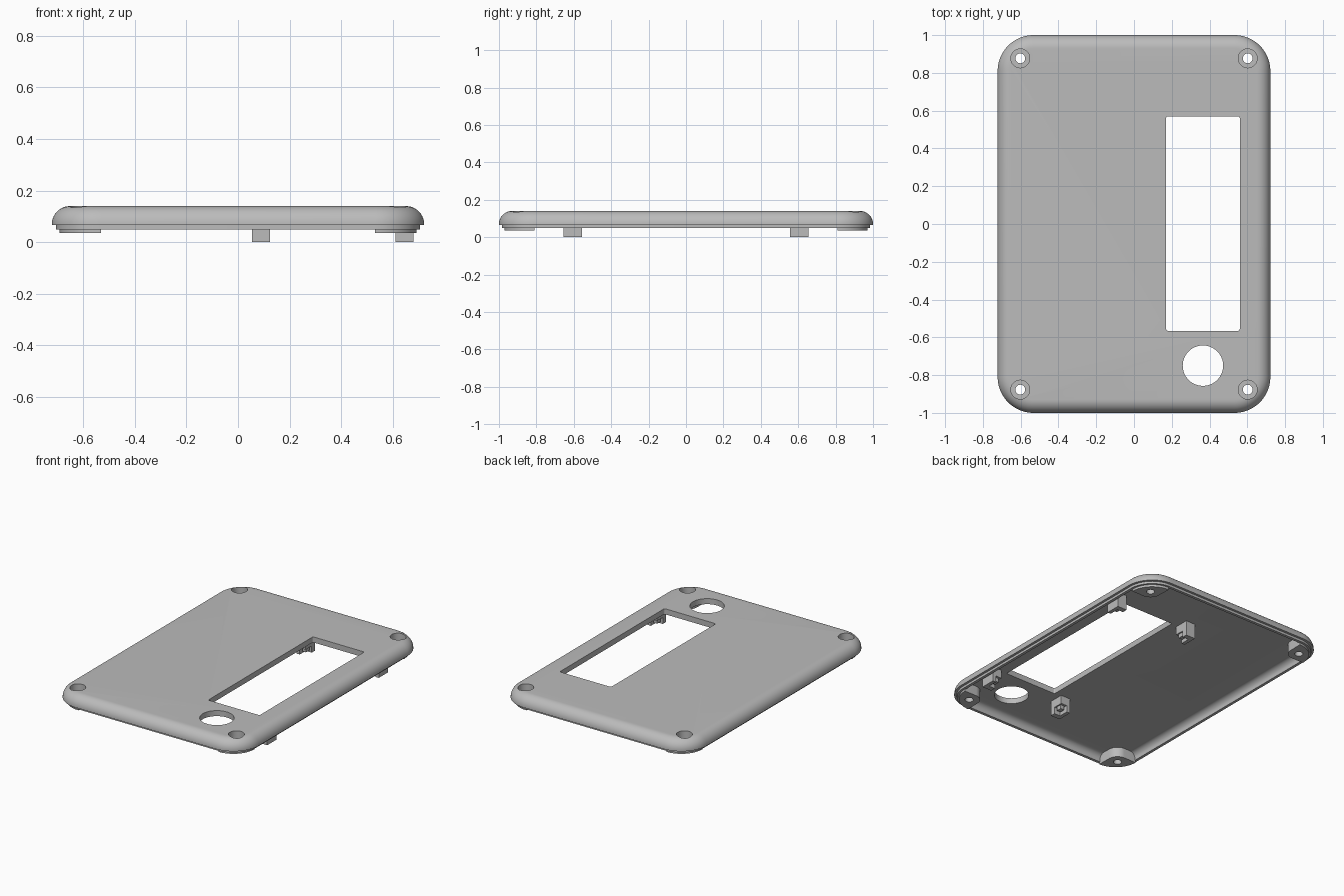
import bpy, bmesh, math

cube = bpy.data.objects.get("Cube")
if cube:
    bpy.data.objects.remove(cube, do_unlink=True)

grey = bpy.data.materials.new("plain grey")
grey.use_nodes = True
COLOUR = (0.5, 0.5, 0.5, 1)
grey.diffuse_color = COLOUR
grey.node_tree.nodes["Principled BSDF"].inputs["Base Color"].default_value = COLOUR

HX, HY, R = 0.722, 1.0, 0.19      # half sizes and corner radius of the lid
HOLE_X, HOLE_Y = 0.602, 0.877     # screw positions


def arc(cx, cy, r, start, end, steps):
    angles = [math.radians(start + (end - start) * i / steps) for i in range(steps + 1)]
    return [(cx + r * math.cos(a), cy + r * math.sin(a)) for a in angles]


def rounded_rect(hx, hy, r, steps=16):
    points = []
    for k, (sx, sy) in enumerate([(1, 1), (-1, 1), (-1, -1), (1, -1)]):
        points += arc(sx * (hx - r), sy * (hy - r), r, 90 * k, 90 * k + 90, steps)
    return points


def loft(name, rings):
    """Skin a stack of (outline, height) rings and cap both ends."""
    bm = bmesh.new()
    loops = [[bm.verts.new((x, y, z)) for x, y in pts] for pts, z in rings]
    for a, b in zip(loops, loops[1:]):
        for i in range(len(a)):
            j = (i + 1) % len(a)
            bm.faces.new((a[i], a[j], b[j], b[i]))
    bm.faces.new(loops[0])
    bm.faces.new(loops[-1])
    bmesh.ops.recalc_face_normals(bm, faces=bm.faces)
    mesh = bpy.data.meshes.new(name)
    bm.to_mesh(mesh)
    bm.free()
    obj = bpy.data.objects.new(name, mesh)
    bpy.context.collection.objects.link(obj)
    mesh.materials.append(grey)
    return obj


def prism(name, outline, z0, z1):
    return loft(name, [(outline, z0), (outline, z1)])


def box(name, x0, x1, y0, y1, z0, z1):
    return prism(name, [(x0, y0), (x1, y0), (x1, y1), (x0, y1)], z0, z1)


def combine(target, tool, operation):
    bpy.context.view_layer.objects.active = target
    mod = target.modifiers.new(operation, 'BOOLEAN')
    mod.object, mod.operation, mod.solver = tool, operation, 'EXACT'
    bpy.ops.object.modifier_apply(modifier=mod.name)
    bpy.data.objects.remove(tool, do_unlink=True)


def smooth(obj):
    bpy.ops.object.select_all(action='DESELECT')
    obj.select_set(True)
    bpy.context.view_layer.objects.active = obj
    bpy.ops.object.shade_smooth_by_angle(angle=math.radians(30))


# Hollow lid: inset and height from the top, over the rounded edge, lip and inside
profile = [(0.07 - d, z) for d, z in arc(0, 0.07, 0.07, 90, 0, 10)]
profile += [(0, 0.066), (0.016, 0.066), (0.016, 0.05), (0.035, 0.05)]
profile += [(0.075 - d, z) for d, z in arc(0, 0.062, 0.04, 0, 90, 8)]
lid = loft("lid", [(rounded_rect(HX - d, HY - d, R - d), z) for d, z in profile])

# Screw bosses in the corners
outline = arc(HX - R, HY - R, R - 0.03, 0, 90, 20)
outline += arc(HOLE_X, HOLE_Y, 0.068, 180, 270, 12)
corners = [(sx, sy) for sx in (-1, 1) for sy in (-1, 1)]
for sx, sy in corners:
    combine(lid, prism("boss", [(x * sx, y * sy) for x, y in outline], 0.035, 0.115), 'UNION')

# Countersunk screw holes
for sx, sy in corners:
    for r, z0 in ((0.026, -0.1), (0.05, 0.075)):
        circle = arc(sx * HOLE_X, sy * HOLE_Y, r, 0, 352.5, 47)
        combine(lid, prism("screw_cutter", circle, z0, 0.3), 'DIFFERENCE')

# Long window and round opening
window = [(x + 0.365, y + 0.002) for x, y in rounded_rect(0.195, 0.568, 0.01, 4)]
combine(lid, prism("window_cutter", window, -0.1, 0.3), 'DIFFERENCE')
combine(lid, prism("button_cutter", arc(0.365, -0.75, 0.107, 0, 355, 71), -0.1, 0.3),
        'DIFFERENCE')
smooth(lid)

# Corner posts below the window, each with a notch facing the middle and a small pin
for cx, side in ((0.09, "right"), (0.645, "left")):
    for sy, end in ((-1, "front"), (1, "back")):
        cy = sy * 0.605
        post = box(f"{end}_{side}_post", cx - 0.035, cx + 0.035, cy - 0.05, cy + 0.05, 0, 0.11)
        sx = 1 if cx < 0.3 else -1
        xs = sorted((cx - sx * 0.01, cx + sx * 0.1))
        ys = sorted((cy + sy * 0.015, cy - sy * 0.1))
        combine(post, box("notch_cutter", *xs, *ys, -0.1, 0.045), 'DIFFERENCE')
        px, py = cx + sx * 0.012, cy - sy * 0.016
        box(f"{end}_{side}_pin", px - 0.014, px + 0.014, py - 0.018, py + 0.018, 0.018, 0.06)
